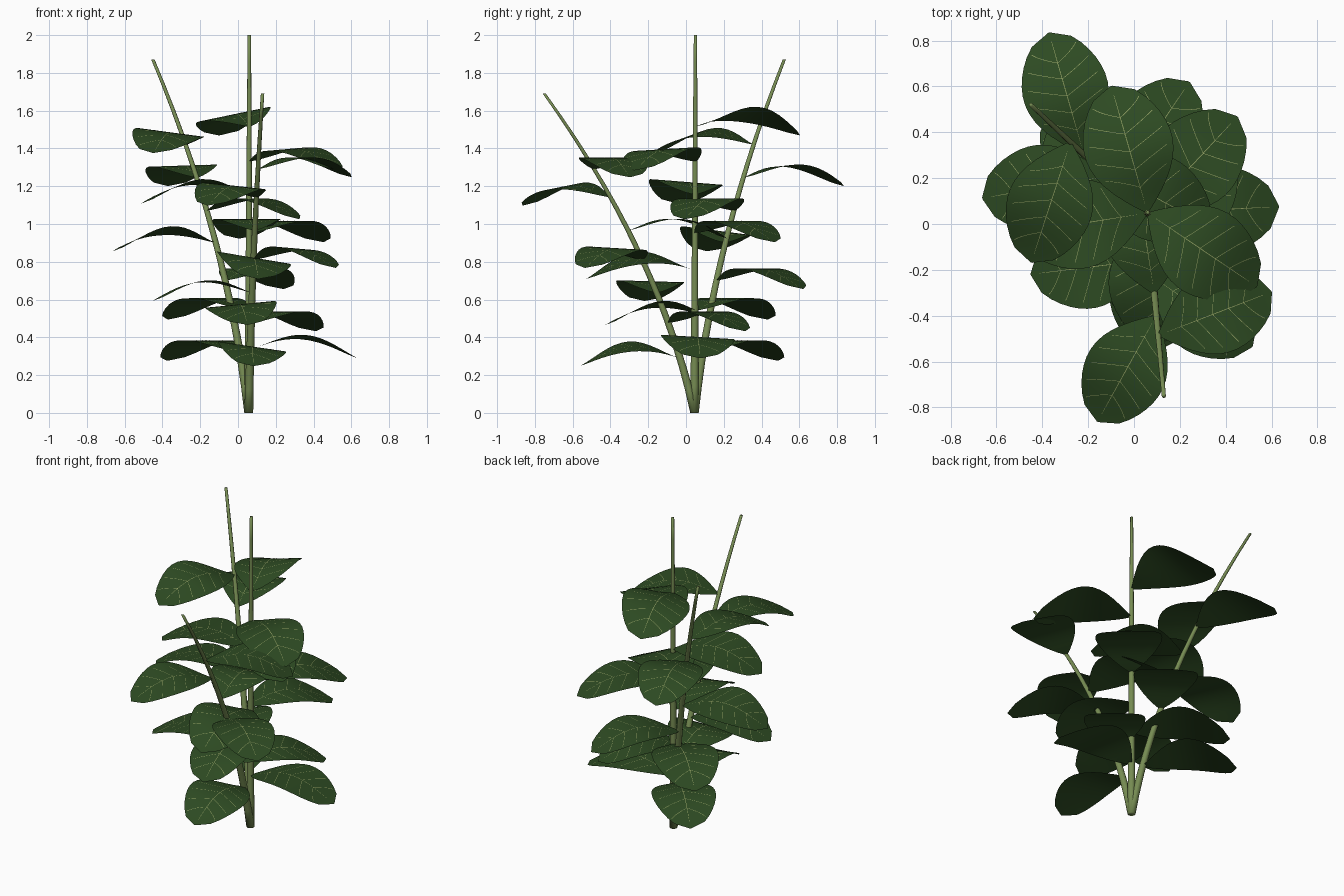
import bpy, math
from mathutils import Vector

if "Cube" in bpy.data.objects:
    bpy.data.objects.remove(bpy.data.objects["Cube"])


def material(name, col):
    m = bpy.data.materials.new(name)
    m.diffuse_color = (*col, 1)
    m.use_nodes = True
    m.node_tree.nodes["Principled BSDF"].inputs["Base Color"].default_value = m.diffuse_color
    return m


LEAF = material("leaf green", (0.026, 0.068, 0.016))
STEM = material("stem green", (0.18, 0.26, 0.085))
VEIN = material("vein pale green", (0.30, 0.36, 0.13))

BASE = Vector((0.057, 0.045, 0))
# stem tip, straightness of the bend, leaf scale
STEMS = {
    "centre": (Vector((0.06, 0.05, 2.0)), 1.0, 1.01),
    "back": (Vector((-0.45, 0.52, 1.87)), 0.45, 0.97),
    "front": (Vector((0.13, -0.75, 1.69)), 0.47, 0.93),
}
# per stem: leaf height, compass angle, sideways roll
LEAVES = {
    "centre": [(1.515, 106, -.2), (1.33, -34, .05), (1.155, -171, .08), (.95, 47, 0),
               (.755, -85, -.17), (.54, 138, 0), (.335, 3, -.06)],
    "back": [(1.42, -108, -.13), (1.245, 106, -.03), (1.07, -28, 0), (.90, -170, .13),
             (.70, 56, 0), (.51, -82, .1), (.32, 134, 0)],
    "front": [(1.29, 21, 0), (1.14, -119, -.1), (.965, 99, 0), (.81, -35, -.05),
              (.635, -173, .03), (.475, 50, 0), (.29, -88, -.15)],
}


def stem_point(name, z):
    tip, k, _ = STEMS[name]
    f = z / tip.z
    f = k * f + (1 - k) * f * f
    return Vector((BASE.x + (tip.x - BASE.x) * f, BASE.y + (tip.y - BASE.y) * f, z))


def make_object(name, verts, faces, mats, indices=None):
    me = bpy.data.meshes.new(name)
    me.from_pydata([tuple(v) for v in verts], [], faces)
    for m in mats:
        me.materials.append(m)
    for i, p in enumerate(me.polygons):
        p.use_smooth = True
        if indices:
            p.material_index = indices[i]
    ob = bpy.data.objects.new(name, me)
    bpy.context.collection.objects.link(ob)
    return ob


def make_stem(name, rings=14, sides=10):
    verts, faces = [], []
    top = STEMS[name][0].z
    for i in range(rings + 1):
        f = i / rings
        c, r = stem_point(name, top * f), 0.0235 - 0.0145 * f
        for k in range(sides):
            a = math.tau * k / sides
            verts.append(c + Vector((r * math.cos(a), r * math.sin(a), 0)))
    for i in range(rings):
        for k in range(sides):
            n = (k + 1) % sides
            faces.append((i * sides + k, i * sides + n, (i + 1) * sides + n, (i + 1) * sides + k))
    faces.append(tuple(reversed(range(sides))))
    faces.append(tuple(range(rings * sides, (rings + 1) * sides)))
    make_object(name + "_stem", verts, faces, [STEM])


def make_leaf(name, origin, angle, roll, scale, nt=14, nu=8):
    a = math.radians(angle)
    along = Vector((math.cos(a), math.sin(a), 0))
    left = Vector((-math.sin(a), math.cos(a), 0))

    def surface(t, u, lift=0.0):
        # arched oval blade: t runs base to tip, u from right to left
        arch = max(0.0, math.sin(math.pi * t))
        w = 0.19 * max(0.0, math.sin(math.pi * t ** 1.1)) ** (0.85 - 0.33 * t) + 0.004
        s = u * w
        z = 0.077 * arch ** 1.2 - 0.045 * t * t + roll * s * arch + lift
        return origin + scale * (along * (0.57 * t) + left * s + Vector((0, 0, z)))

    verts, faces, idx = [], [], []
    for i in range(nt + 1):
        for j in range(nu + 1):
            verts.append(surface(i / nt, 2 * j / nu - 1))
    row = nu + 1
    for i in range(nt):
        for j in range(nu):
            p = i * row + j
            faces.append((p, p + row, p + row + 1, p + 1))
            idx.append(0)

    def vein(path, dt, du):
        # narrow strip lying just above the blade
        start = len(verts)
        for t, u in path:
            verts.append(surface(t - dt, u + du, 0.0005))
            verts.append(surface(t + dt, u - du, 0.0005))
        for k in range(len(path) - 1):
            p = start + 2 * k
            faces.append((p, p + 1, p + 3, p + 2))
            idx.append(1)

    vein([(k / nt, 0) for k in range(1, nt)], 0, 0.008)
    for t0 in (0.2, 0.34, 0.48, 0.62, 0.75):
        for side in (-1, 1):
            vein([(t0 + 0.12 * k / 6, side * 0.85 * k / 6) for k in range(7)], 0.002, 0)
    make_object(name, verts, faces, [LEAF, VEIN], idx)


for stem, leaves in LEAVES.items():
    make_stem(stem)
    for n, (z, angle, roll) in enumerate(leaves):
        make_leaf(f"{stem}_leaf_{n + 1}", stem_point(stem, z), angle, roll, STEMS[stem][2])
